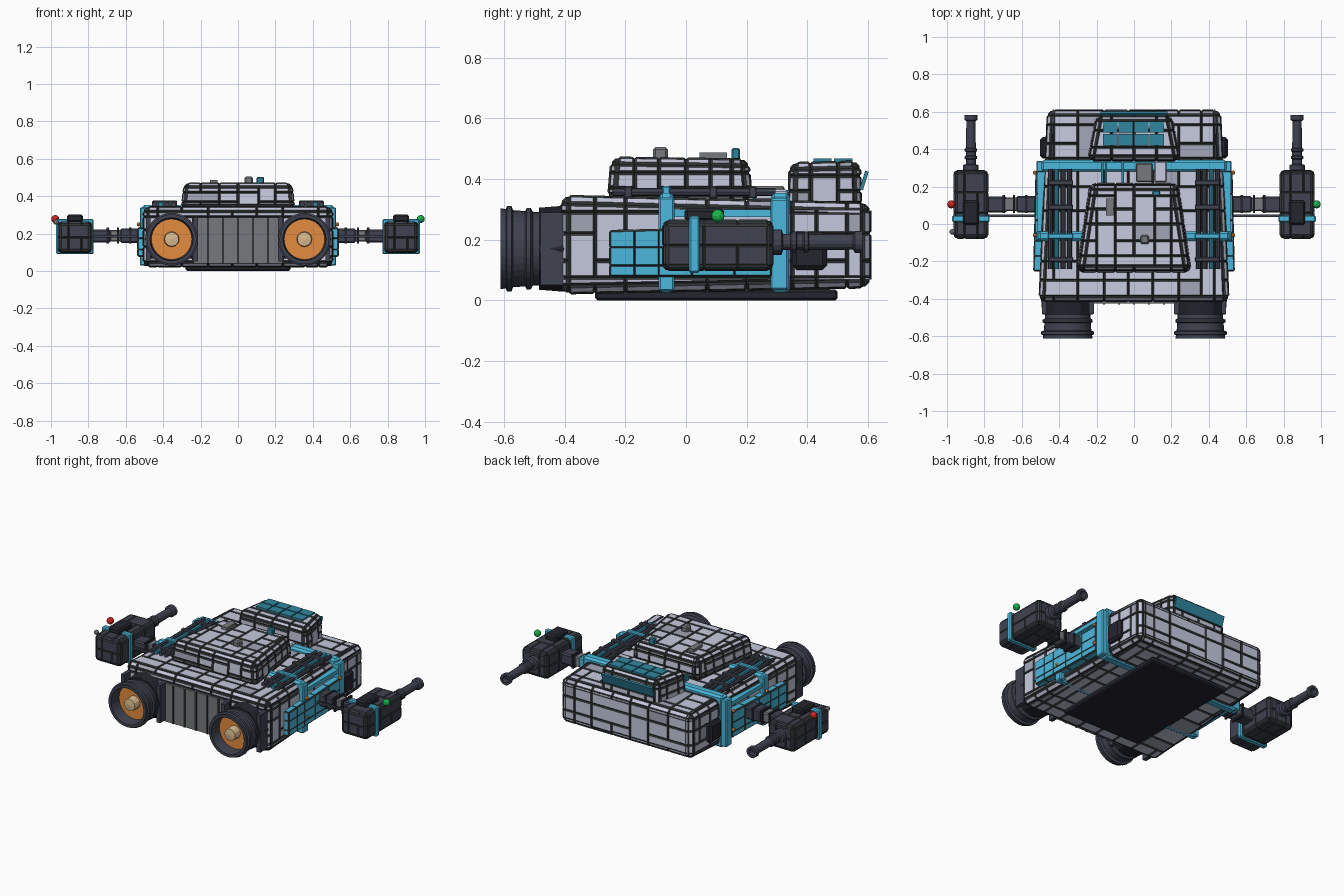
import bpy, bmesh, math, random
from mathutils import Vector, Matrix

if "Cube" in bpy.data.objects:
    bpy.data.objects.remove(bpy.data.objects["Cube"])
random.seed(4)


def mat(name, *c):
    m = bpy.data.materials.new(name)
    m.diffuse_color = (*c, 1)
    m.use_nodes = True
    m.node_tree.nodes["Principled BSDF"].inputs["Base Color"].default_value = m.diffuse_color
    return m


LIGHT = mat("hull_light", 0.56, 0.59, 0.73)
SHADE = mat("hull_shade", 0.36, 0.38, 0.47)
SEAM = mat("seam", 0.03, 0.035, 0.035)
DARK = mat("gunmetal", 0.05, 0.056, 0.08)
BLACK = mat("black", 0.018, 0.019, 0.028)
GREY = mat("mid_grey", 0.18, 0.19, 0.2)
CYAN = mat("cyan", 0.07, 0.48, 0.72)
TEAL = mat("teal", 0.03, 0.24, 0.35)
ORANGE = mat("orange", 0.78, 0.26, 0.05)
BEIGE = mat("beige", 0.7, 0.5, 0.28)
RED = mat("red", 0.7, 0.02, 0.02)
GREEN = mat("green", 0.01, 0.5, 0.08)


def finish(name, bm, *mats):
    me = bpy.data.meshes.new(name)
    bmesh.ops.recalc_face_normals(bm, faces=bm.faces[:])
    bm.to_mesh(me)
    bm.free()
    for m in mats:
        me.materials.append(m)
    ob = bpy.data.objects.new(name, me)
    bpy.context.collection.objects.link(ob)
    return ob


def wedge(x, ys, ws, zfront, zrear, top=1.0, bev=0.0):
    """Box whose width and height change from front to rear, chamfered."""
    bm = bmesh.new()
    bmesh.ops.create_cube(bm, size=2)
    mid = sum(ys) / 2
    for v in bm.verts:
        i, k = int(v.co.y > 0), int(v.co.z > 0)
        t = top if k else 1
        v.co = (x + v.co.x * ws[i] * t, mid + (ys[i] - mid) * t, (zfront, zrear)[i][k])
    if bev:
        bmesh.ops.bevel(bm, geom=bm.edges[:], offset=bev, segments=1, affect='EDGES')
    return bm


def plated(name, bm, cuts, mats, gap=0.007, depth=0.006, merge=0.12):
    """Cut a solid into plates, then raise each plate above a dark seam."""
    for axis, places in enumerate(cuts):
        n = Vector((0, 0, 0))
        n[axis] = 1
        for p in places:
            bmesh.ops.bisect_plane(bm, geom=bm.verts[:] + bm.edges[:] + bm.faces[:], plane_co=n * p, plane_no=n)
    used, gone = set(), []
    for e in bm.edges:
        if len(e.link_faces) == 2 and e.calc_face_angle() < 0.01 and random.random() < merge:
            if not used & set(e.link_faces):
                used |= set(e.link_faces)
                gone.append(e)
    bmesh.ops.dissolve_edges(bm, edges=gone, use_verts=False)
    bmesh.ops.recalc_face_normals(bm, faces=bm.faces[:])
    plates = bm.faces[:]
    for f in plates:
        f.material_index = 2 if random.random() < 0.15 else 1
    rims = bmesh.ops.inset_individual(bm, faces=plates, thickness=gap, depth=depth, use_even_offset=True)
    for f in rims['faces']:
        f.material_index = 0
    return finish(name, bm, *mats)


def box(name, x, y, z, m, bev=0.0):
    """Plain box from (min, max) pairs."""
    w = (x[1] - x[0]) / 2
    return finish(name, wedge((x[0] + x[1]) / 2, y, (w, w), z, z, 1, bev), m)


def sbox(name, s, x, y, z, m, bev=0.0):
    """Box on one side: s is -1 for left, 1 for right."""
    side = "right_" if s > 0 else "left_"
    return box(side + name, sorted((s * x[0], s * x[1])), y, z, m, bev)


def lathe(name, x, z, profile, n, m):
    """Turn (radius, y) points about an axis along y."""
    bm = bmesh.new()
    vs = [bm.verts.new((x, y, z + r)) for r, y in profile]
    es = [bm.edges.new(p) for p in zip(vs, vs[1:])]
    bmesh.ops.spin(bm, geom=vs + es, cent=(x, 0, z), axis=(0, 1, 0), angle=2 * math.pi, steps=n)
    bmesh.ops.remove_doubles(bm, verts=bm.verts[:], dist=1e-4)
    return finish(name, bm, m)


def ball(name, co, r, m):
    bm = bmesh.new()
    bmesh.ops.create_icosphere(bm, subdivisions=2, radius=r, matrix=Matrix.Translation(co))
    return finish(name, bm, m)


HULL = (SEAM, LIGHT, SHADE)
POD = (SEAM, DARK, DARK)

# main hull, upper deck and rear cabin
plated("hull", wedge(0, (-0.41, 0.605), (0.505, 0.46), (0.025, 0.342), (0.045, 0.318), 1, 0.024),
       ((-0.43, -0.3, -0.16, -0.03, 0.1, 0.24, 0.36, 0.43), (-0.3, -0.2, -0.07, 0.07, 0.2, 0.35, 0.43, 0.53),
        (0.075, 0.13, 0.22, 0.29)), HULL)
plated("upper_deck", wedge(0, (-0.255, 0.215), (0.305, 0.235), (0.33, 0.468), (0.33, 0.462), 0.95, 0.02),
       ((-0.2, -0.1, 0, 0.11, 0.2), (-0.17, -0.09, 0, 0.08, 0.15), (0.37, 0.42)), HULL)
plated("rear_cabin", wedge(0, (0.34, 0.575), (0.245, 0.2), (0.3, 0.45), (0.3, 0.455), 0.97, 0.02),
       ((-0.12, 0, 0.12), (0.41, 0.5), (0.36, 0.41)), HULL)
box("front_plate", (-0.24, 0.24), (-0.425, -0.40), (0.04, 0.285), GREY)
for i in range(7):
    x = -0.24 + i * 0.08
    box(f"front_seam_{i}", (x - 0.006, x + 0.006), (-0.43, -0.42), (0.04, 0.285), SEAM)
box("belly_plate", (-0.28, 0.28), (-0.30, 0.50), (0.0, 0.035), BLACK, 0.008)

# cabin roof windows and sloping rear visor
for i in range(4):
    for j in range(2):
        x, y = -0.165 + i * 0.083, 0.42 + j * 0.068
        box(f"roof_window_{i}_{j}", (x, x + 0.076), (y, y + 0.06), (0.45, 0.468), TEAL)
visor = wedge(0, (-0.006, 0.006), (0.18, 0.18), (-0.032, 0.032), (-0.032, 0.032))
bmesh.ops.transform(visor, matrix=Matrix.Translation((0, 0.587, 0.395)) @ Matrix.Rotation(-0.3, 4, 'X'), verts=visor.verts[:])
finish("rear_visor", visor, TEAL)

# cyan bands wrapping the hull
for n, y0, y1, w in (("rear_band", 0.28, 0.342, 0.495), ("middle_band", -0.09, -0.04, 0.512)):
    box(n, (-w, w), (y0, y1), (0.026, 0.353), CYAN, 0.012)

# roof details
box("deck_knob", (0.035, 0.08), (-0.108, -0.06), (0.46, 0.505), GREY, 0.008)
box("deck_sensor", (0.1, 0.14), (0.15, 0.178), (0.46, 0.502), TEAL, 0.005)
box("deck_vent", (-0.15, -0.11), (0.045, 0.135), (0.46, 0.487), GREY)
box("rear_vent", (0.01, 0.1), (0.225, 0.325), (0.33, 0.376), GREY, 0.006)
box("rear_pipe_cover", (0.11, 0.175), (0.225, 0.335), (0.33, 0.365), LIGHT, 0.006)
for x in (-0.17, -0.15, -0.06):
    box("rear_strut", (x - 0.006, x + 0.006), (0.22, 0.34), (0.33, 0.364), TEAL)

for s, side in ((-1, "left_"), (1, "right_")):
    # engine: mount, ribbed nozzle, glowing disc and hub
    ex, ez = s * 0.355, 0.17
    mount = lathe(side + "engine_mount", ex, ez, ((0, -0.485), (0.135, -0.485), (0.142, -0.40), (0, -0.40)), 12, BLACK)
    for fx in (0.215, 0.468):
        sbox("engine_fin", s, (fx, fx + 0.025), (-0.48, -0.40), (0.05, 0.29), DARK)
    lathe(side + "nozzle", ex, ez, ((0.12, -0.46), (0.122, -0.505), (0.134, -0.512), (0.134, -0.525),
          (0.124, -0.53), (0.127, -0.57), (0.141, -0.575), (0.141, -0.59), (0.131, -0.594),
          (0.133, -0.612), (0.115, -0.612), (0.108, -0.54)), 32, DARK)
    lathe(side + "engine_glow", ex, ez, ((0, -0.54), (0.112, -0.54), (0.112, -0.53), (0, -0.53)), 32, ORANGE)
    lathe(side + "engine_hub", ex, ez, ((0, -0.595), (0.038, -0.59), (0.042, -0.53)), 12, BEIGE)

    # roof pipes with clamps
    for i in range(4):
        lathe(f"{side}roof_pipe_{i}", s * (0.345 + i * 0.034), 0.357,
              ((0, -0.24), (0.013, -0.24), (0.013, 0.295), (0, 0.295)), 8, TEAL if i == 2 else DARK)
    for y in (-0.19, -0.065, 0.09, 0.22):
        c = CYAN if y == -0.065 else DARK
        sbox("pipe_clamp", s, (0.325, 0.46), (y - 0.014, y + 0.014), (0.335, 0.376), c, 0.005)

    # cyan side armour with plates and bolts
    x = s * 0.503
    plated(side + "side_armour", wedge(x, (-0.25, 0.28), (0.032, 0.02), (0.08, 0.228), (0.08, 0.24)),
           ((), (-0.17, -0.09, 0.02, 0.16), (0.115, 0.175)), (SEAM, CYAN, CYAN), 0.003, 0.004, 0)
    sbox("side_upright_rear", s, (0.48, 0.522), (0.278, 0.338), (0.035, 0.335), CYAN, 0.006)
    sbox("side_upright_front", s, (0.49, 0.525), (-0.09, -0.038), (0.03, 0.34), CYAN, 0.006)
    sbox("side_rail", s, (0.46, 0.515), (-0.05, 0.3), (0.275, 0.3), CYAN)
    for y in (-0.06, 0.275):
        for z in (0.13, 0.25):
            ball(side + "bolt", (s * 0.53, y, z), 0.011, ORANGE)
    sbox("side_box", s, (0.45, 0.502), (0.35, 0.465), (0.1, 0.225), BLACK, 0.015)

    # arm carrying the pod
    sbox("arm_root", s, (0.5, 0.63), (0.062, 0.15), (0.15, 0.228), DARK, 0.008)
    sbox("arm_middle", s, (0.6, 0.7), (0.07, 0.142), (0.158, 0.22), GREY, 0.006)
    sbox("arm_end", s, (0.68, 0.8), (0.062, 0.148), (0.153, 0.222), DARK, 0.008)
    for ax in (0.57, 0.635, 0.69):
        sbox("arm_collar", s, (ax, ax + 0.012), (0.058, 0.154), (0.146, 0.232), BLACK)
    sbox("arm_rod", s, (0.5, 0.8), (0.038, 0.05), (0.18, 0.192), DARK)

    # gun pod, strap, top sight and barrel
    px = s * 0.872
    plated(side + "gun_pod", wedge(px, (-0.075, 0.285), (0.09, 0.09), (0.1, 0.262), (0.1, 0.262), 1, 0.014),
           ((px - 0.035, px + 0.035), (0.06, 0.17), (0.18,)), POD, 0.005, 0.004)
    sbox("pod_strap", s, (0.772, 0.972), (0.01, 0.045), (0.09, 0.278), CYAN, 0.006)
    sbox("pod_sight", s, (0.83, 0.915), (-0.005, 0.125), (0.26, 0.303), BLACK, 0.01)
    lathe(side + "gun_barrel", px, 0.192, ((0, 0.28), (0.042, 0.28), (0.042, 0.315), (0.027, 0.32), (0.027, 0.345),
          (0.034, 0.35), (0.034, 0.362), (0.027, 0.366), (0.027, 0.385), (0.034, 0.39), (0.034, 0.402),
          (0.027, 0.406), (0.025, 0.55), (0.036, 0.557), (0.036, 0.582), (0.02, 0.582), (0.018, 0.55), (0, 0.55)), 14, DARK)
    ball(side + "signal_light", (s * 0.977, 0.105, 0.278), 0.022, GREEN if s > 0 else RED)
ball("left_tail_light", (-0.972, -0.042, 0.262), 0.015, GREY)
